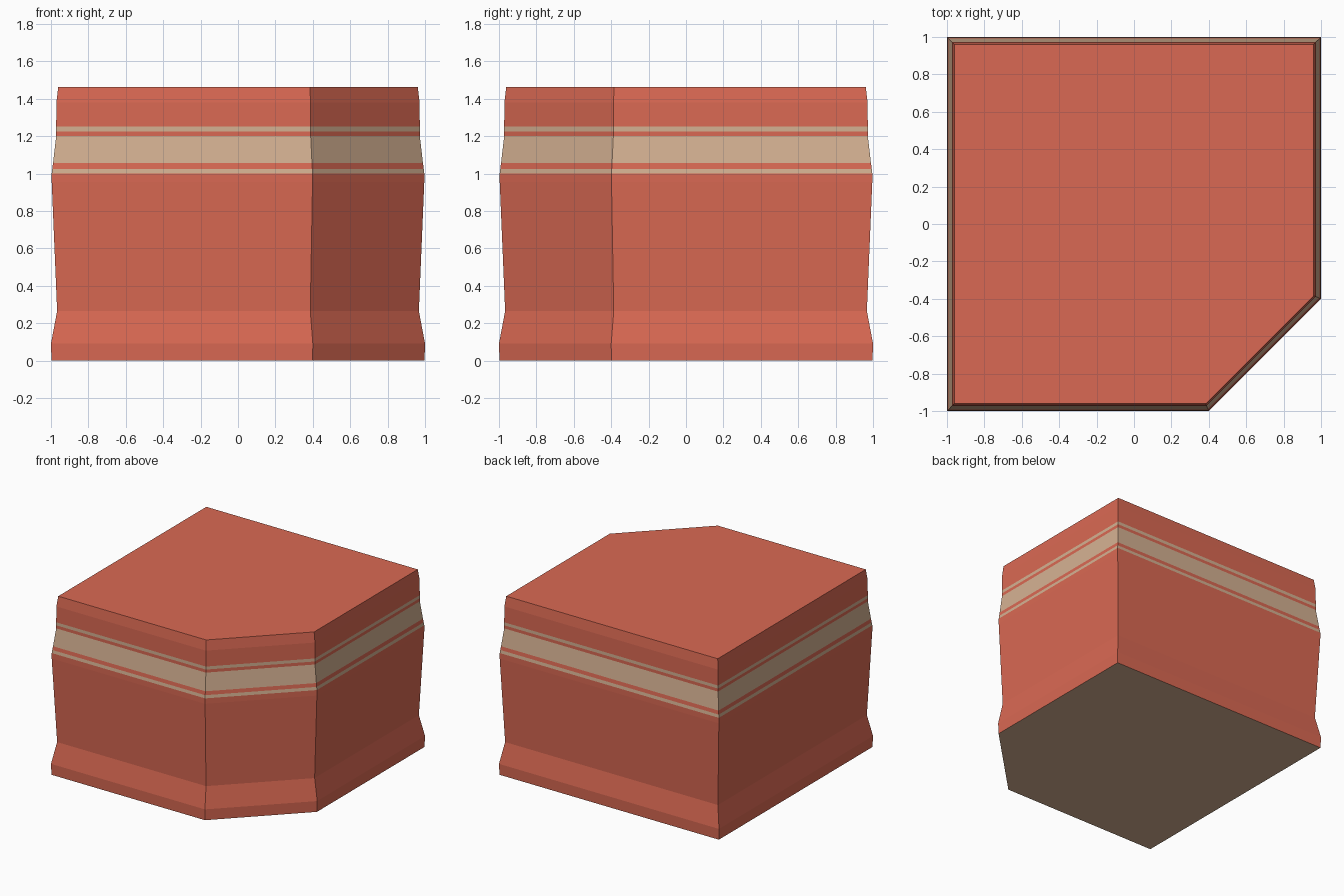
import bpy, bmesh

if "Cube" in bpy.data.objects:
    bpy.data.objects.remove(bpy.data.objects["Cube"])


def material(name, r, g, b):
    def linear(c):
        c /= 255
        return c / 12.92 if c <= 0.04045 else ((c + 0.055) / 1.055) ** 2.4
    m = bpy.data.materials.new(name)
    m.diffuse_color = (linear(r), linear(g), linear(b), 1)
    m.use_nodes = True
    m.node_tree.nodes["Principled BSDF"].inputs["Base Color"].default_value = m.diffuse_color
    return m


red = material("brick red", 218, 105, 83)
tan = material("sand tan", 213, 177, 146)
RED, TAN = 0, 1

# wall profile: height, inset from the footprint, colour of the band above
profile = [
    (0.00, 0.003, RED),    # plinth
    (0.09, 0.000, RED),    # plinth slope
    (0.265, 0.033, RED),   # wall, leaning outward
    (0.955, 0.004, RED),   # ledge
    (1.00, 0.004, TAN),    # thin lower stripe
    (1.025, 0.007, RED),
    (1.055, 0.011, TAN),   # wide stripe
    (1.20, 0.028, RED),
    (1.225, 0.028, TAN),   # thin upper stripe
    (1.25, 0.028, RED),    # parapet
    (1.38, 0.029, RED),    # tapered rim
    (1.463, 0.039, RED),   # roof edge
]


def footprint(d):
    """Square with one cut corner, offset inward by d."""
    s, c = 1 - d, 0.4 - 0.4142 * d
    return [(-s, -s), (c, -s), (s, -c), (s, s), (-s, s)]


bm = bmesh.new()
rings = [[bm.verts.new((x, y, z)) for x, y in footprint(d)] for z, d, _ in profile]

# walls
for (lower, upper), (_, _, colour) in zip(zip(rings, rings[1:]), profile):
    for i in range(5):
        j = (i + 1) % 5
        bm.faces.new((lower[i], lower[j], upper[j], upper[i])).material_index = colour

# roof and underside
bm.faces.new(rings[-1]).material_index = RED
bm.faces.new(rings[0][::-1]).material_index = TAN

mesh = bpy.data.meshes.new("building_block")
bm.to_mesh(mesh)
bm.free()
mesh.materials.append(red)
mesh.materials.append(tan)
block = bpy.data.objects.new("building_block", mesh)
bpy.context.collection.objects.link(block)
